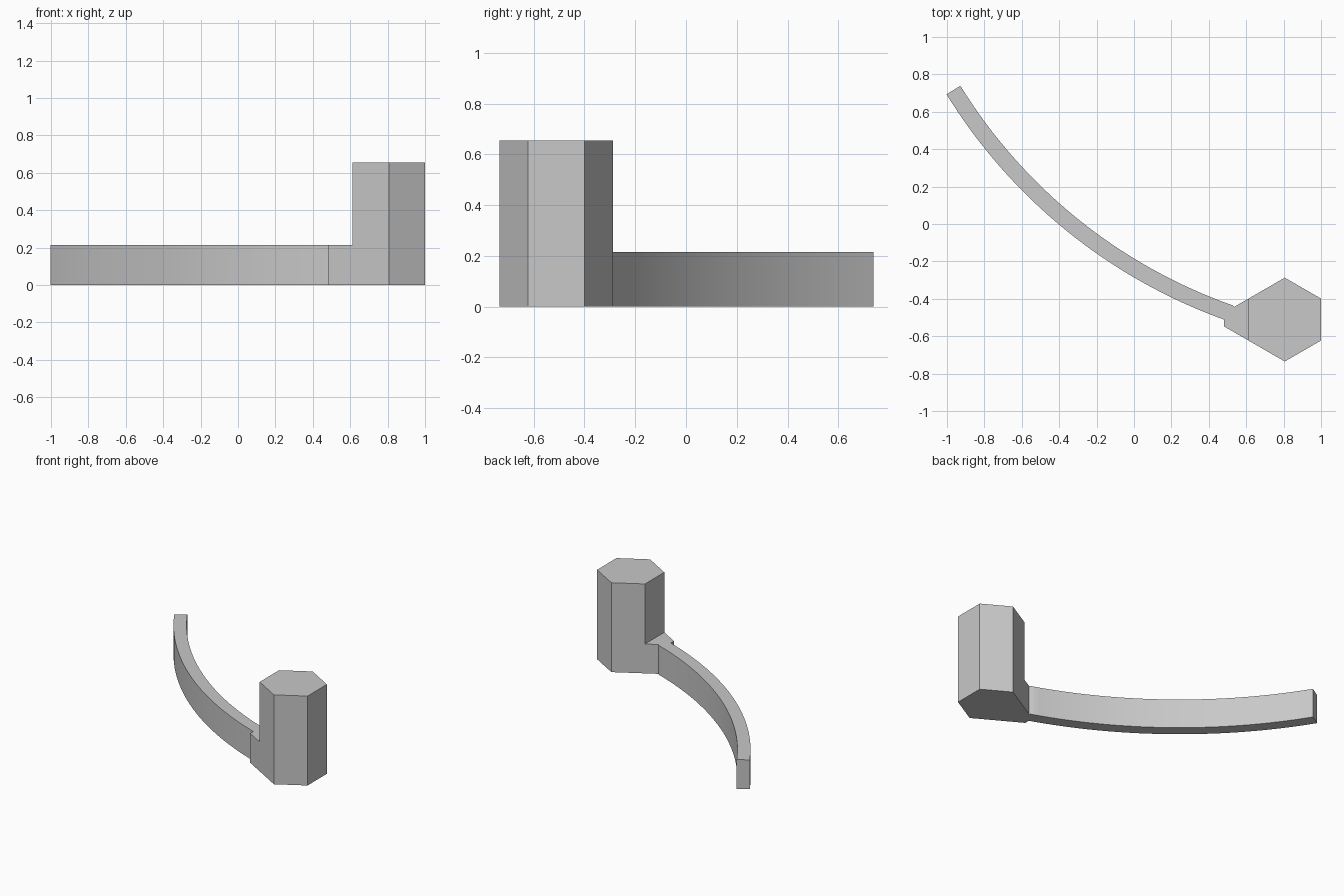
import bpy
import bmesh
from math import cos, sin, tan, radians

cube = bpy.data.objects.get("Cube")
if cube:
    bpy.data.objects.remove(cube, do_unlink=True)

ARM_HEIGHT, POST_HEIGHT = 0.215, 0.655
POST_X, POST_Y, POST_RADIUS = 0.806, -0.511, 0.224
ARC_X, ARC_Y, OUTER, INNER = 1.465, 2.217, 2.9, 2.813
SEGMENTS = 32

grey = bpy.data.materials.new("plain grey")
grey.use_nodes = True
colour = (0.58, 0.58, 0.58, 1)
grey.diffuse_color = colour
grey.node_tree.nodes["Principled BSDF"].inputs["Base Color"].default_value = colour


def arc(radius, start, end):
    """Points along the arm's curve, angles in degrees."""
    angles = [radians(start + (end - start) * i / SEGMENTS) for i in range(SEGMENTS + 1)]
    return [(ARC_X + radius * cos(a), ARC_Y + radius * sin(a)) for a in angles]


def flank(x, side):
    """Point on the line of a slanted post face, continued towards the arm."""
    return x, POST_Y + side * (POST_RADIUS - (POST_X - x) * tan(radians(30)))


def raise_faces(bm, faces, height):
    """Extrude faces upwards, removing the old ones, and return the new tops."""
    result = bmesh.ops.extrude_face_region(bm, geom=faces)["geom"]
    moved = [g for g in result if isinstance(g, bmesh.types.BMVert)]
    bmesh.ops.translate(bm, verts=moved, vec=(0, 0, height))
    return [g for g in result if isinstance(g, bmesh.types.BMFace)]


bm = bmesh.new()

# Post footprint: a hexagon with a point towards the front
hexagon = []
for i in range(6):
    a = radians(90 + 60 * i)
    hexagon.append(bm.verts.new((POST_X + POST_RADIUS * cos(a), POST_Y + POST_RADIUS * sin(a), 0)))
post_foot = bm.faces.new(hexagon)

# Arm footprint: curved strip with a wedge running into the post
outline = arc(OUTER, 211.7, 250.2) + [flank(0.48, -1)]
back_edge = [flank(0.535, 1)] + arc(INNER, 250.5, 211.7)
arm = [bm.verts.new((x, y, 0)) for x, y in outline]
arm += [hexagon[2], hexagon[1]]
arm += [bm.verts.new((x, y, 0)) for x, y in back_edge]
arm_foot = bm.faces.new(arm)

# Raise both to the arm height, then the post alone to full height
floor = bmesh.ops.duplicate(bm, geom=[post_foot, arm_foot])["geom"]
tops = raise_faces(bm, [post_foot, arm_foot], ARM_HEIGHT)
post_top = max(tops, key=lambda f: f.calc_center_median().x)
raise_faces(bm, [post_top], POST_HEIGHT - ARM_HEIGHT)

# Close the floor and merge coplanar pieces
bmesh.ops.remove_doubles(bm, verts=bm.verts[:], dist=0.001)
bmesh.ops.dissolve_limit(bm, angle_limit=radians(0.1), verts=bm.verts[:], edges=bm.edges[:])
bmesh.ops.recalc_face_normals(bm, faces=bm.faces[:])

mesh = bpy.data.meshes.new("curved_arm_with_post")
bm.to_mesh(mesh)
bm.free()
mesh.materials.append(grey)
bracket = bpy.data.objects.new("curved_arm_with_post", mesh)
bpy.context.collection.objects.link(bracket)

bpy.ops.object.select_all(action="DESELECT")
bracket.select_set(True)
bpy.context.view_layer.objects.active = bracket
bpy.ops.object.shade_smooth_by_angle(angle=radians(30))
